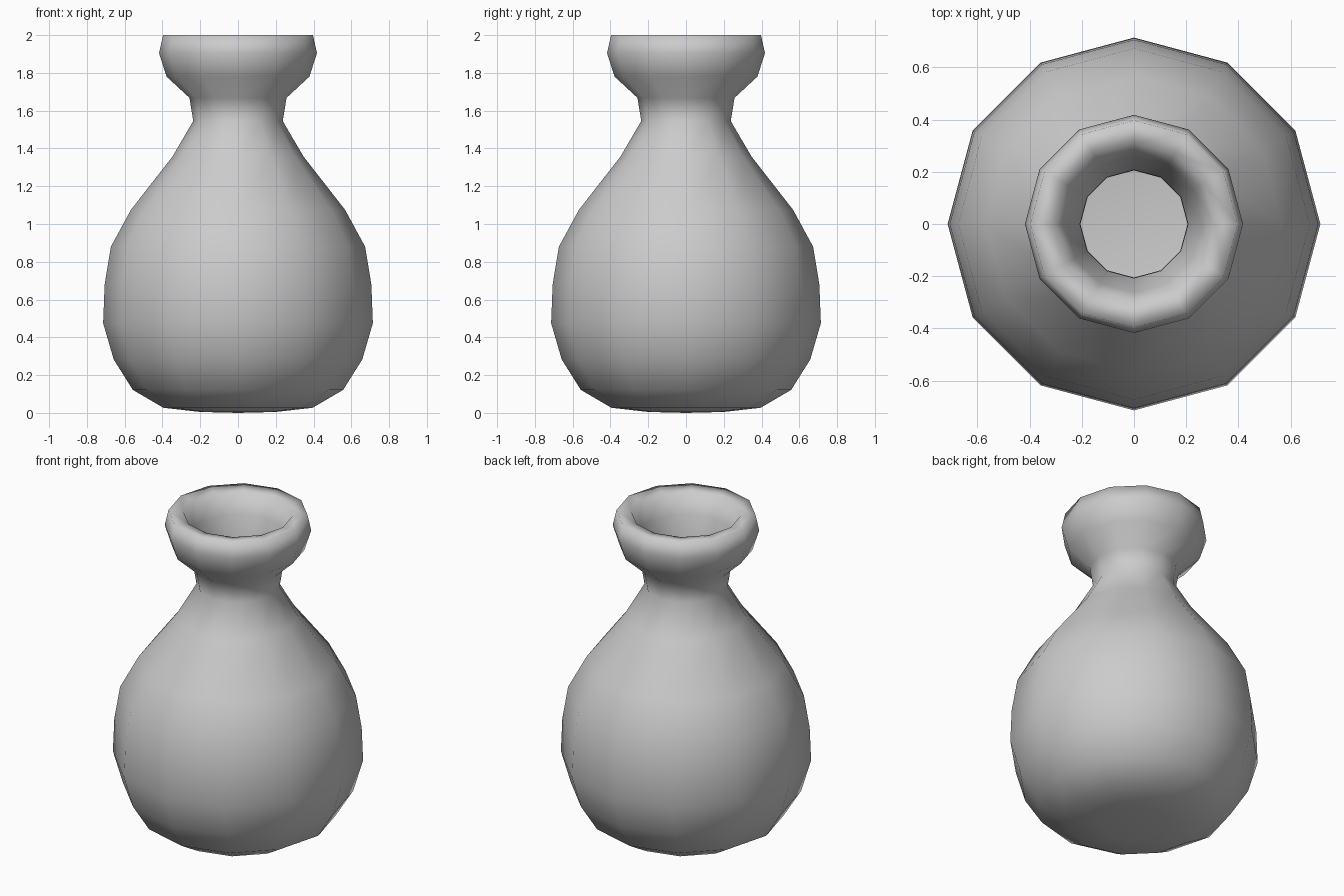
import bpy, bmesh, math

if "Cube" in bpy.data.objects:
    bpy.data.objects.remove(bpy.data.objects["Cube"])

SIDES = 12

# Half profile (radius, height): outside from base to rim, then inside back down
outer = [(0.20, 0.005), (0.395, 0.027), (0.557, 0.122), (0.658, 0.283),
         (0.714, 0.475), (0.706, 0.68), (0.673, 0.88), (0.567, 1.075),
         (0.347, 1.357), (0.237, 1.545), (0.257, 1.668), (0.378, 1.78),
         (0.418, 1.905), (0.397, 2.0)]
inner = [(0.31, 1.99), (0.262, 1.87), (0.207, 1.69), (0.205, 1.56),
         (0.30, 1.34), (0.52, 1.055), (0.625, 0.865), (0.656, 0.67),
         (0.662, 0.485), (0.61, 0.31), (0.52, 0.165), (0.37, 0.08), (0.19, 0.058)]

# Vase body: lathe the profile into rings
bm = bmesh.new()
rings = []
for r, z in outer + inner:
    rings.append([bm.verts.new((r * math.cos(2 * math.pi * i / SIDES),
                                r * math.sin(2 * math.pi * i / SIDES), z))
                  for i in range(SIDES)])
for a, b in zip(rings, rings[1:]):
    for i in range(SIDES):
        j = (i + 1) % SIDES
        bm.faces.new((a[i], a[j], b[j], b[i]))

# Close the underside and the inner floor with triangle fans
for ring, z in ((rings[0], 0.0), (rings[-1], 0.052)):
    pole = bm.verts.new((0, 0, z))
    for i in range(SIDES):
        bm.faces.new((pole, ring[i], ring[(i + 1) % SIDES]))

bmesh.ops.recalc_face_normals(bm, faces=bm.faces)
for f in bm.faces:
    f.smooth = True
mesh = bpy.data.meshes.new("vase")
bm.to_mesh(mesh)
bm.free()
vase = bpy.data.objects.new("vase", mesh)
bpy.context.collection.objects.link(vase)
